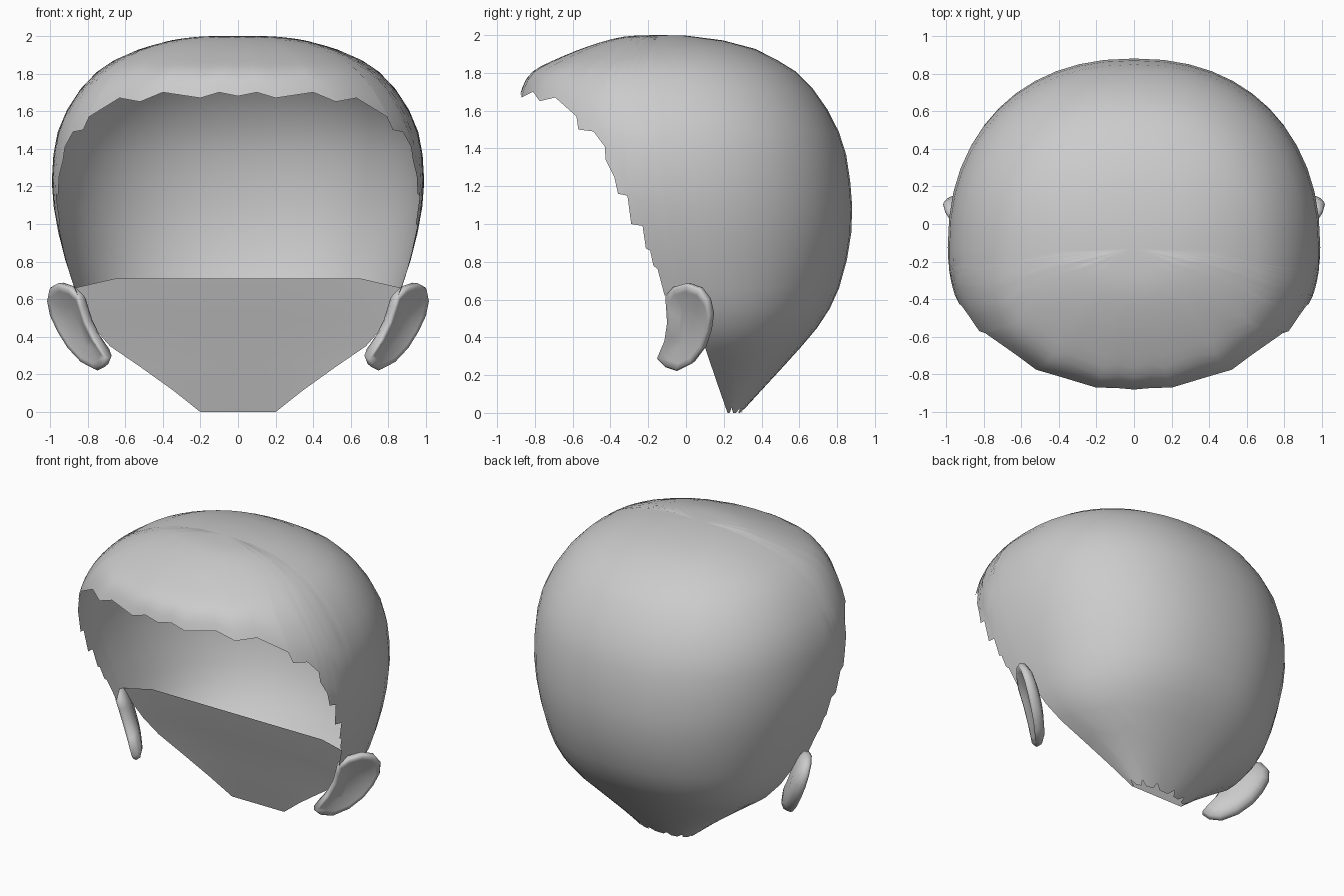
import bpy, bmesh
from math import pi, sin, cos, asin, acos
from mathutils import Vector

if "Cube" in bpy.data.objects:
    bpy.data.objects.remove(bpy.data.objects["Cube"])

P = 0.9  # superellipse roundness of the horizontal sections

# Sections from crown to nape: z, half width, front y, back y, centre y
SEC = [(2.0, 0, -.13, -.13, -.13), (1.993, .25, -.32, .05, -.13),
       (1.95, .46, -.49, .30, -.13), (1.88, .64, -.67, .46, -.14),
       (1.80, .76, -.82, .59, -.15), (1.68, .865, -.88, .70, -.15),
       (1.53, .945, -.90, .79, -.14), (1.38, .98, -.90, .845, -.13),
       (1.20, .99, -.91, .872, -.12), (1.03, .97, -.93, .88, -.09),
       (.85, .93, -.95, .86, -.06), (.66, .87, -1.0, .81, -.01),
       (.50, .80, -1.0, .73, .045), (.35, .68, -1.0, .61, .10),
       (.18, .43, -1.0, .455, .157), (0, .20, -1.0, .29, .22)]


def section(u):
    """Smooth interpolation of the section table."""
    i = min(int(u), len(SEC) - 2)
    t = u - i
    a, b, c, d = (SEC[max(0, min(len(SEC) - 1, i + k))] for k in (-1, 0, 1, 2))
    return [.5 * (2 * q + (r - p) * t + (2 * p - 5 * q + 4 * r - s) * t * t
                  + (3 * q - p - 3 * r + s) * t ** 3) for p, q, r, s in zip(a, b, c, d)]


def u_at(z):
    lo, hi = 0, len(SEC) - 1
    for _ in range(40):
        m = (lo + hi) / 2
        lo, hi = (m, hi) if section(m)[0] > z else (lo, m)
    return lo


def spow(v):
    return (1 if v >= 0 else -1) * abs(v) ** P


def surf(phi, u):
    z, w, f, b, c = section(u)
    s = sin(phi)
    return (w * spow(cos(phi)), c + (b - c if s > 0 else c - f) * spow(s), z)


def make(name, bm):
    me = bpy.data.meshes.new(name)
    bm.to_mesh(me)
    bm.free()
    for p in me.polygons:
        p.use_smooth = True
    ob = bpy.data.objects.new(name, me)
    bpy.context.collection.objects.link(ob)
    return ob


# Ragged hairline: fringe points as (x, z), temple points as (y, z)
FRINGE = [(0, 1.68), (.1, 1.70), (.2, 1.67), (.4, 1.70), (.52, 1.65), (.63, 1.67)]
TEMPLE = [(-.58, 1.57), (-.57, 1.50), (-.49, 1.49), (-.43, 1.41), (-.43, 1.34),
          (-.38, 1.25), (-.36, 1.16), (-.31, 1.15), (-.30, 1.0), (-.23, .99),
          (-.24, .87), (-.19, .86), (-.20, .78), (-.15, .76), (-.14, .62), (-.05, .67)]
half = []  # (azimuth, u at hairline, u at nape or None)
for x, z in FRINGE:
    half.append((-acos((x / section(u_at(z))[1]) ** (1 / P)), u_at(z), None))
for y, z in TEMPLE:
    _, w, f, b, c = section(u_at(z))
    phi = -asin(min(1, max(.01, (c - y) / (c - f))) ** (1 / P))
    half.append((max(phi, half[-1][0] + .004), u_at(z), None))
NB = 12
for k in range(NB + 1):
    half.append((k * pi / 2 / NB, u_at(.66), u_at(.028 if k % 4 == 2 else 0)))
cols = half + [(pi - p, a, b) for p, a, b in reversed(half[1:-1])]

# Hair shell
N, M = 14, 6
bm = bmesh.new()
pole = bm.verts.new(surf(0, 0))
grid = []
for phi, ur, ue in cols:
    us = [ur * (i + 1) / N for i in range(N)]
    if ue:
        us += [ur + (ue - ur) * (i + 1) / M for i in range(M)]
    grid.append([bm.verts.new(surf(phi, u)) for u in us])
for i, a in enumerate(grid):
    b = grid[(i + 1) % len(grid)]
    bm.faces.new((pole, a[0], b[0]))
    for j in range(min(len(a), len(b)) - 1):
        bm.faces.new((a[j], a[j + 1], b[j + 1], b[j]))
make("hair", bm)

# Nape panel closing the lower hair between the ears
bm = bmesh.new()
rows = []
for i in range(M + 1):
    u = u_at(.66) + (len(SEC) - 1 - u_at(.66)) * i / M
    x, y, z = surf(0, u)
    lift = .05 * (1 - i / M)
    rows.append([bm.verts.new((x * k, y, z + (lift if abs(k) < 1 else 0)))
                 for k in (-1, -.75, -.25, .25, .75, 1)])
for a, b in zip(rows, rows[1:]):
    for j in range(5):
        bm.faces.new((a[j], b[j], b[j + 1], a[j + 1]))
make("nape_panel", bm)

# Ears: side outline (y, z) laid on a slanted plane, dished outside, rounded behind
EAR = [(-.11, .62), (-.07, .665), (0, .685), (.07, .66), (.115, .60), (.132, .52),
       (.12, .43), (.09, .34), (.03, .26), (-.05, .22), (-.11, .24), (-.155, .285),
       (-.115, .38), (-.10, .48), (-.105, .56)]
NORMAL = Vector((1, -.765, -.364)).normalized()
LAYERS = [(.45, -.015), (.82, .005), (.95, .01), (1, -.005), (.97, -.035), (.8, -.06), (.45, -.075)]


def ear(name, side):
    bm = bmesh.new()
    cy, cz = 0.01, .45
    rings = []
    for s, off in LAYERS:
        ring = []
        for y, z in EAR:
            y, z = cy + (y - cy) * s, cz + (z - cz) * s
            p = Vector((.708 + .765 * y + .364 * z, y, z)) + NORMAL * off
            ring.append(bm.verts.new((p.x * side, p.y, p.z)))
        rings.append(ring)
    n = len(EAR)
    for a, b in zip(rings, rings[1:]):
        for j in range(n):
            bm.faces.new((a[j], a[(j + 1) % n], b[(j + 1) % n], b[j]))
    bm.faces.new(rings[0])
    bm.faces.new(rings[-1])
    bmesh.ops.recalc_face_normals(bm, faces=bm.faces)
    make(name, bm)


ear("ear_right", 1)
ear("ear_left", -1)
